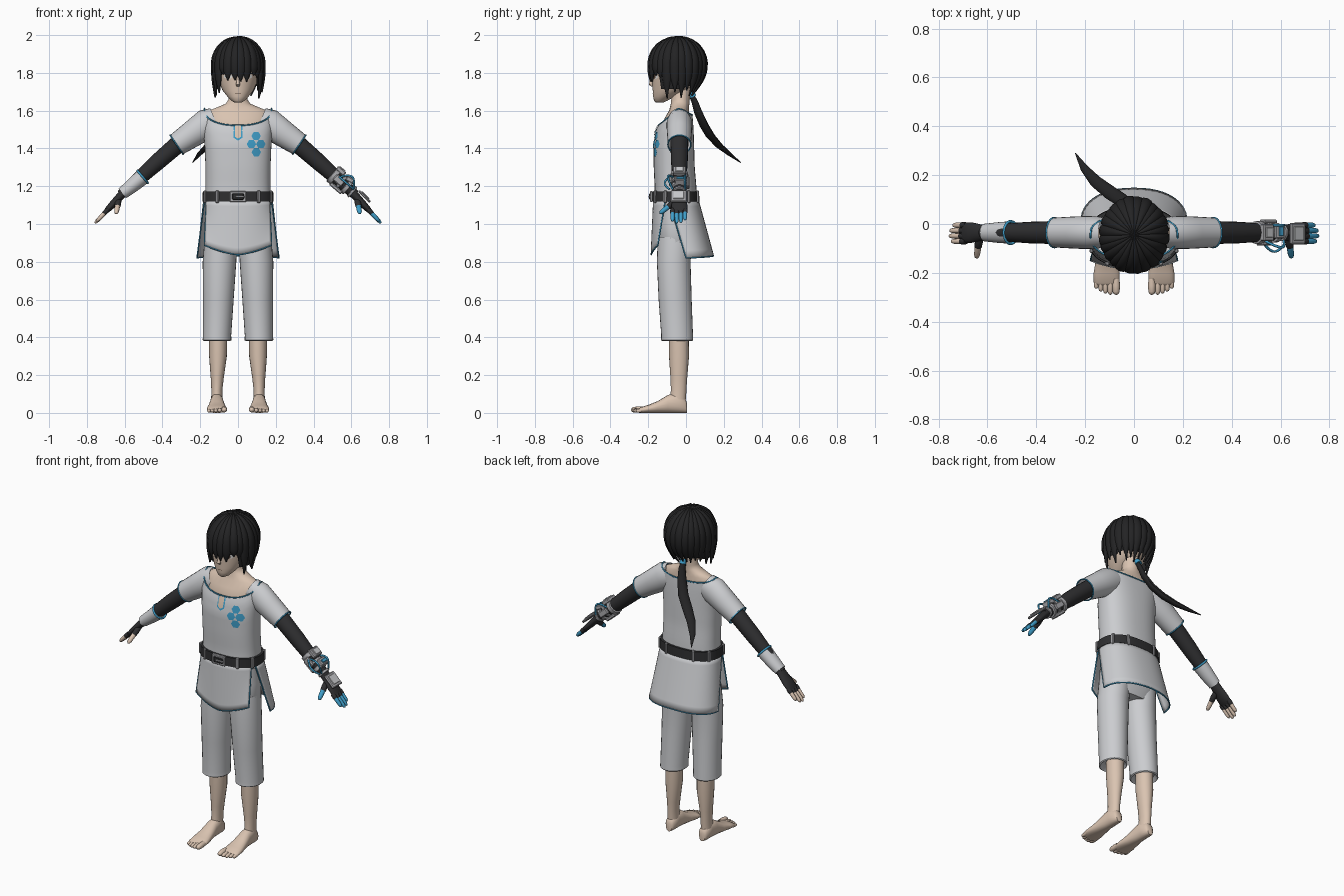
import bpy, bmesh, random
from math import sin, cos, pi, radians
from mathutils import Vector as V, Matrix, Euler
from mathutils.bvhtree import BVHTree

random.seed(4)
if "Cube" in bpy.data.objects:
    bpy.data.objects.remove(bpy.data.objects["Cube"])


def material(name, *rgb):
    m = bpy.data.materials.new(name)
    m.use_nodes = True
    m.diffuse_color = (*rgb, 1)
    m.node_tree.nodes["Principled BSDF"].inputs["Base Color"].default_value = (*rgb, 1)
    return m


SKIN = material("skin", .70, .55, .44)
HAIR = material("hair black", .017, .017, .018)
CLOTH = material("pale grey cloth", .60, .61, .63)
DARK = material("dark fabric", .028, .028, .03)
BLUE = material("bright blue", .05, .34, .58)
METAL = material("grey metal", .40, .40, .42)
WHITE = material("eye white", .75, .74, .72)
BROWN = material("iris brown", .10, .06, .04)


def finish(name, bm, mat, angle=45):
    bmesh.ops.recalc_face_normals(bm, faces=bm.faces)
    me = bpy.data.meshes.new(name)
    bm.to_mesh(me)
    bm.free()
    me.materials.append(mat)
    me.shade_smooth()
    me.set_sharp_from_angle(angle=radians(angle))
    ob = bpy.data.objects.new(name, me)
    bpy.context.collection.objects.link(ob)
    return ob


def surface(name, rings, mat, closed=True, caps=True, solid=0):
    """Join equal rows of points into a surface."""
    bm = bmesh.new()
    rows = [[bm.verts.new(p) for p in r] for r in rings]
    n = len(rows[0])
    for r, q in zip(rows, rows[1:]):
        for i in range(n if closed else n - 1):
            j = (i + 1) % n
            bm.faces.new((r[i], r[j], q[j], q[i]))
    if closed and caps:
        bm.faces.new(rows[0])
        bm.faces.new(rows[-1])
    ob = finish(name, bm, mat)
    if solid:
        mod = ob.modifiers.new("thickness", "SOLIDIFY")
        mod.thickness, mod.offset = solid, 0
    return ob


def power(c, e):
    return abs(c) ** (2 / e) * (1 if c > 0 else -1)


def loft(name, stations, mat, side=(0, 1, 0), axis=None, n=20, e=2, caps=True):
    """Elliptical sections (centre, side radius, other radius) along a path."""
    pts = [V(s[0]) for s in stations]
    rings = []
    for i, (_, a, b) in enumerate(stations):
        d = V(axis) if axis else pts[min(i + 1, len(pts) - 1)] - pts[max(i - 1, 0)]
        d.normalize()
        u = V(side) - d * d.dot(V(side))
        u.normalize()
        w = d.cross(u)
        rings.append([pts[i] + u * a * power(cos(t), e) + w * b * power(sin(t), e)
                      for t in (2 * pi * k / n for k in range(n))])
    return surface(name, rings, mat, caps=caps)


def upright(name, rows, mat, cx=0, n=28, e=2):
    """Rows of z, x offset, half width, front y, back y."""
    return loft(name, [((cx + x, (f + b) / 2, z), r, (b - f) / 2) for z, x, r, f, b in rows],
                mat, (1, 0, 0), (0, 0, 1), n, e)


def capsule(name, p, q, r, mat):
    p, q = V(p), V(q)
    return loft(name, [(p.lerp(q, t), r * k, r * k) for t, k in
                       ((0, .9), (.4, 1), (.8, .92), (.94, .65), (1, .15))], mat, (.1, 1, .1), n=10)


def box(name, c, size, mat, rot=(0, 0, 0), bevel=.004):
    bm = bmesh.new()
    bmesh.ops.create_cube(bm, matrix=Matrix.LocRotScale(V(c), Euler(rot), V(size)))
    bmesh.ops.bevel(bm, geom=bm.edges[:], offset=bevel, segments=1, affect='EDGES')
    return finish(name, bm, mat, 30)


def trim(name, pts, mat, r=.004, closed=False):
    cu = bpy.data.curves.new(name, "CURVE")
    cu.dimensions, cu.bevel_depth, cu.bevel_resolution = "3D", r, 1
    sp = cu.splines.new("POLY")
    sp.points.add(len(pts) - 1)
    for p, co in zip(sp.points, pts):
        p.co = (*co, 1)
    sp.use_cyclic_u = closed
    cu.materials.append(mat)
    ob = bpy.data.objects.new(name, cu)
    bpy.context.collection.objects.link(ob)


def decal(name, target, centre, outline, mat, lift):
    """Thin plate laid on the front of a part."""
    me = target.data
    tree = BVHTree.FromPolygons([v.co for v in me.vertices], [p.vertices[:] for p in me.polygons])
    bm = bmesh.new()

    def put(x, z):
        hit = tree.ray_cast(V((x, -1, z)), V((0, 1, 0)))[0]
        return bm.verts.new((x, (hit.y if hit else -.15) - lift, z))
    mid = put(*centre)
    vs = [put(centre[0] + x, centre[1] + z) for x, z in outline]
    for i, v in enumerate(vs):
        bm.faces.new((mid, vs[i - 1], v))
    finish(name, bm, mat)


def oval(a, b, n=14, turn=0):
    return [(a * cos(2 * pi * i / n + turn), b * sin(2 * pi * i / n + turn)) for i in range(n)]


# Tunic body: z, half width, front y, back y
BODY = [(1.08, .178, -.168, .06), (1.2, .172, -.166, .055), (1.3, .172, -.171, .046),
        (1.42, .177, -.173, .043), (1.5, .184, -.158, .04), (1.56, .186, -.13, .036),
        (1.62, .176, -.105, .028)]


def body(a, z, off=0):
    for lo, hi in zip(BODY, BODY[1:]):
        if z <= hi[0]:
            break
    t = (z - lo[0]) / (hi[0] - lo[0])
    rx, f, b = (p + (q - p) * t for p, q in zip(lo[1:], hi[1:]))
    return V(((rx + off) * power(cos(a), 2.4),
              (f + b) / 2 + ((b - f) / 2 + off) * power(sin(a), 2.4), z))


def neckline(a):
    return 1.612 - (.09 * -sin(a) if sin(a) < 0 else .035 * sin(a))


around = [2 * pi * i / 48 for i in range(48)]
tunic = surface("tunic_body", [[body(a, 1.1 + (neckline(a) - 1.1) * k / 16) for a in around]
                               for k in range(17)], CLOTH, caps=False)
trim("neckline_trim", [body(a, neckline(a)) for a in around], BLUE, closed=True)
decal("notch_border", tunic, (0, 1.487), [(-.024, .033), (-.024, -.03), (0, -.046), (.024, -.03), (.024, .033)], BLUE, .003)
decal("notch_opening", tunic, (0, 1.49), [(-.017, .031), (-.017, -.027), (0, -.038), (.017, -.027), (.017, .031)], SKIN, .006)
for i, c in enumerate([(.096, 1.466), (.071, 1.423), (.121, 1.423), (.097, 1.38)]):
    decal(f"chest_hexagon_{i}", tunic, c, oval(.025, .025, 6), BLUE, .004)

# Belt, loops and buckle
surface("belt", [[body(a, z, o) for a in around] for z, o in
                 ((1.118, -.01), (1.118, .013), (1.172, .013), (1.172, -.01))], DARK, caps=False)
for i, deg in enumerate((-158, -122, -58, -22, 30, 65, 115, 150)):
    a = radians(deg)
    turn = a + pi / 2 if abs(cos(a)) < .8 else 0
    size = (.018, .014, .066) if abs(cos(a)) < .8 else (.014, .018, .066)
    box(f"belt_loop_{i}", body(a, 1.145, .012), size, METAL, (0, 0, turn * .6))
box("buckle_frame", (0, -.184, 1.145), (.088, .014, .058), METAL)
box("buckle_centre", (0, -.19, 1.145), (.062, .01, .034), DARK)
box("buckle_pin", (.012, -.195, 1.145), (.05, .008, .009), METAL, bevel=.002)


# Front and back skirt panels
def front_panel(u, v):
    top = body(radians(-90 + 66 * u), 1.13, .004)
    low = V((.178 * u, -.184 + .035 * u * u, .838 + .05 * abs(u) ** 1.5))
    return top.lerp(low, v)


def back_panel(u, v):
    top = body(radians(90 - 104 * u), 1.13, .006)
    a = radians(90 - 90 * u)
    low = V((.217 * power(cos(a), 2.3), .145 * power(sin(a), 2.3), .82 + .012 * (1 - abs(u))))
    return top.lerp(low, v)


for name, f in (("front_panel", front_panel), ("back_panel", back_panel)):
    us = [i / 12 - 1 for i in range(25)]
    vs = [i / 8 for i in range(9)]
    surface(name, [[f(u, v) for u in us] for v in vs], CLOTH, closed=False, solid=.006)
    trim(name + "_trim", [f(-1, v) for v in vs] + [f(u, 1) for u in us] + [f(1, v) for v in vs[::-1]], BLUE)

# Trouser hips, chest and neck
upright("trouser_hips", [(.84, 0, .15, -.13, .02), (.9, 0, .178, -.15, .04), (1.0, 0, .175, -.155, .05),
                         (1.13, 0, .165, -.155, .045)], CLOTH, e=2.4)
upright("neck_and_shoulders", [(1.42, 0, .14, -.13, .01), (1.5, 0, .16, -.136, .02), (1.56, 0, .165, -.113, .02),
                               (1.6, 0, .155, -.09, .016), (1.618, 0, .11, -.085, .016), (1.637, 0, .065, -.08, .018),
                               (1.66, 0, .05, -.078, .02), (1.74, 0, .05, -.075, .03)], SKIN)

# Head and face
head = upright("head", [(1.643, 0, .018, -.16, -.12), (1.652, 0, .034, -.169, -.1), (1.675, 0, .056, -.174, -.06),
                        (1.705, 0, .08, -.176, .0), (1.74, 0, .097, -.178, .05), (1.78, 0, .11, -.181, .075),
                        (1.83, 0, .118, -.182, .085), (1.9, 0, .108, -.165, .07), (1.95, 0, .07, -.12, .03)], SKIN, n=36)
loft("nose", [((0, -.174, 1.785), .005, .004), ((0, -.184, 1.755), .008, .008), ((0, -.186, 1.738), .011, .012),
              ((0, -.176, 1.727), .006, .006)], SKIN, (1, 0, 0), (0, 0, -1), 10)
decal("mouth", head, (0, 1.692), oval(.016, .0016), BROWN, .002)
for s, side in ((1, "left"), (-1, "right")):
    eye = (s * .052, 1.782)
    decal(side + "_eye_white", head, eye, oval(.023, .014), WHITE, .002)
    decal(side + "_iris", head, eye, oval(.011, .014), BROWN, .004)
    decal(side + "_lash", head, (eye[0], 1.796), oval(.026, .004), HAIR, .005)


# Hair: an inner cap under tapering locks from the crown
def hair_point(a, t, end, scale=1):
    c = cos(a)
    if t < .6:
        f, z = sin(t / .6 * pi / 2), 1.845 + .152 * scale * cos(t / .6 * pi / 2)
    else:
        z = 1.845 - (t - .6) / .4 * (1.845 - end)
        f = 1 - (.06 + .4 * max(0, -c)) * ((1.845 - z) / .16) ** 2
    return V((.139 * scale * f * sin(a), -.045 - .155 * scale * f * c, z)), f


def hair_end(a):
    c = cos(a)
    return 1.775 if c > .62 else 1.685 if c > -.3 else 1.70


surface("hair_cap", [[hair_point(a, max(t / 14, .01), hair_end(a) + (.055 if cos(a) > .62 else .03), .95)[0]
                      for a in around] for t in range(15)], HAIR, caps=False)
COUNT = 24
for i in range(COUNT):
    a = 2 * pi * (i + .5) / COUNT + random.uniform(-.04, .04)
    end = hair_end(a) + random.uniform(-.025, .02)
    scale = random.uniform(.93, .965)
    stations = []
    for k in range(15):
        t = k / 14
        p, f = hair_point(a, t, end, scale)
        taper = 1 if t < .72 else max(.06, 1 - ((t - .72) / .28) ** 1.5)
        stations.append((p, max(.003, .026 * f * taper), .004 + .01 * f * taper))
    loft(f"hair_lock_{i}", stations, HAIR, (cos(a), sin(a), 0), n=8)
loft("ponytail", [((0, .02, 1.7), .012, .012), ((-.005, .045, 1.65), .02, .014), ((-.018, .065, 1.59), .026, .017),
                  ((-.05, .097, 1.52), .029, .018), ((-.1, .13, 1.465), .029, .017), ((-.158, .175, 1.415), .025, .014),
                  ((-.205, .23, 1.37), .016, .009), ((-.24, .29, 1.325), .002, .002)], HAIR, (.7, .7, 0), n=12)
loft("hair_tie", [((0, .026, 1.7), .016, .016), ((-.003, .038, 1.675), .019, .018)], BLUE, (1, 0, 0), n=14)

# Paired limbs
FINGERS = ((-.071, .9), (-.049, 1.04), (-.027, 1.0), (-.005, .8))
for s, side in ((1, "left"), (-1, "right")):
    def at(x, z, y=-.035):
        return V((s * x, y, z))
    # Legs and feet
    upright(side + "_trouser_leg", [(.4, s * .111, .05, -.1, .02), (.38, s * .111, .07, -.125, .033),
                                    (.385, s * .111, .076, -.132, .038), (.41, s * .111, .075, -.131, .037),
                                    (.6, s * .104, .081, -.145, .03), (.8, s * .098, .089, -.154, .024),
                                    (.93, s * .09, .086, -.15, .035)], CLOTH)
    upright(side + "_calf", [(.07, s * .112, .03, -.085, .0), (.12, s * .112, .029, -.08, .002), (.18, s * .11, .034, -.082, .006),
                             (.3, s * .106, .047, -.09, .016), (.42, s * .105, .048, -.09, .014)], SKIN, n=20)
    foot = ((.006, .018, .05), (-.004, .028, .075), (-.05, .034, .105), (-.095, .036, .095), (-.15, .045, .062),
            (-.2, .053, .042), (-.24, .053, .03), (-.25, .045, .022))
    loft(side + "_foot", [((s * .112, y, h / 2), w, h / 2) for y, w, h in foot], SKIN, (1, 0, 0), (0, -1, 0), 20, 2.3)
    for k, (x, tip, r) in enumerate(((.073, -.29, .016), (.097, -.29, .012), (.117, -.285, .011),
                                     (.136, -.277, .0105), (.154, -.265, .010))):
        capsule(f"{side}_toe_{k}", (s * x, -.225, r + .004), (s * x, tip, r), r, SKIN)
    # Sleeves and arms
    sleeve = loft(side + "_sleeve", [(at(.12, 1.548), .06, .07), (at(.165, 1.53), .068, .08), (at(.24, 1.478), .066, .071),
                                     (at(.325, 1.42), .061, .061)], CLOTH, n=24, caps=False)
    trim(side + "_sleeve_trim", [v.co.copy() for v in sleeve.data.vertices[-24:]], BLUE, closed=True)
    loft(side + "_arm", [(at(.24, 1.485), .05, .05), (at(.33, 1.412), .047, .047), (at(.43, 1.325), .044, .044),
                         (at(.53, 1.235), .037, .037), (at(.62, 1.155), .027, .025)], DARK)
    # Hand, fingers and thumb
    loft(side + "_glove", [(at(.6, 1.17), .028, .023), (at(.63, 1.14), .034, .021), (at(.665, 1.102), .042, .019),
                           (at(.693, 1.073), .042, .015), (at(.703, 1.063), .036, .008)], DARK)
    tone = BLUE if s > 0 else SKIN
    for k, (y, length) in enumerate(FINGERS):
        base = at(.688, 1.078, y)
        tip = base + V((s * .067, 0, -.071)) * length
        capsule(f"{side}_finger_{k}", base, tip, .0115, tone)
        capsule(f"{side}_finger_sheath_{k}", base, base.lerp(tip, .42), .0135, DARK)
    capsule(side + "_thumb", at(.634, 1.118, -.06), at(.645, 1.055, -.14), .014, tone)
    capsule(side + "_thumb_sheath", at(.632, 1.125, -.05), at(.64, 1.085, -.102), .017, DARK)

# Right wrist cuff
cuff = loft("right_cuff", [((-.505, -.035, 1.25), .046, .043), ((-.56, -.035, 1.203), .042, .038),
                           ((-.612, -.035, 1.162), .036, .032)], CLOTH, n=24)
trim("right_cuff_trim", [v.co.copy() for v in cuff.data.vertices[:24]], BLUE, .006, True)
box("right_cuff_clasp", (-.598, -.035, 1.195), (.03, .04, .012), METAL, (0, radians(-40), 0))

# Left mechanical gauntlet
TILT = radians(41)
ALONG, UP = V((cos(TILT), 0, -sin(TILT))), V((sin(TILT), 0, cos(TILT)))
WRIST = V((.55, -.035, 1.218))


def on_arm(along, y, up):
    return WRIST + ALONG * along + V((0, y, 0)) + UP * up


def plate(name, pos, size, mat, lean=0, bevel=.005):
    box("gauntlet_" + name, on_arm(*pos), size, mat, (0, TILT + lean, 0), bevel)


for k, (t, r, w) in enumerate(((-.055, .047, .03), (-.005, .042, .018), (.035, .041, .024), (.072, .035, .014))):
    loft(f"gauntlet_band_{k}", [(on_arm(t + d * w / 2, 0, 0), r * g, r * g) for d, g in
                                ((-1, .85), (-.8, 1), (.8, 1), (1, .85))], METAL, n=16)
plate("upper_block", (-.045, 0, .044), (.055, .07, .026), METAL)
plate("upper_inset", (-.045, 0, .058), (.035, .042, .006), CLOTH, bevel=.002)
plate("middle_block", (.022, .005, .04), (.045, .06, .026), METAL, -.2)
plate("under_block", (-.005, 0, -.042), (.08, .05, .02), METAL)
plate("front_block", (-.02, -.045, .0), (.06, .018, .04), METAL)
plate("rear_block", (.0, .045, .0), (.07, .016, .036), METAL)
plate("hand_plate", (.137, -.004, .024), (.085, .088, .014), METAL, .06)
plate("hand_inset", (.137, -.004, .033), (.055, .056, .006), CLOTH, .06, .002)
plate("blue_light", (.022, .005, .055), (.02, .04, .008), BLUE, -.2, .002)
for k, y in enumerate((-.052, -.035, .03)):
    trim(f"gauntlet_hose_{k}", [on_arm(-.03 + .1 * i / 12, y - (.026 * sin(pi * i / 12) if k < 2 else 0),
                                       .015 + .045 * sin(pi * i / 12) * (k > 0)) for i in range(13)], BLUE, .0055)
